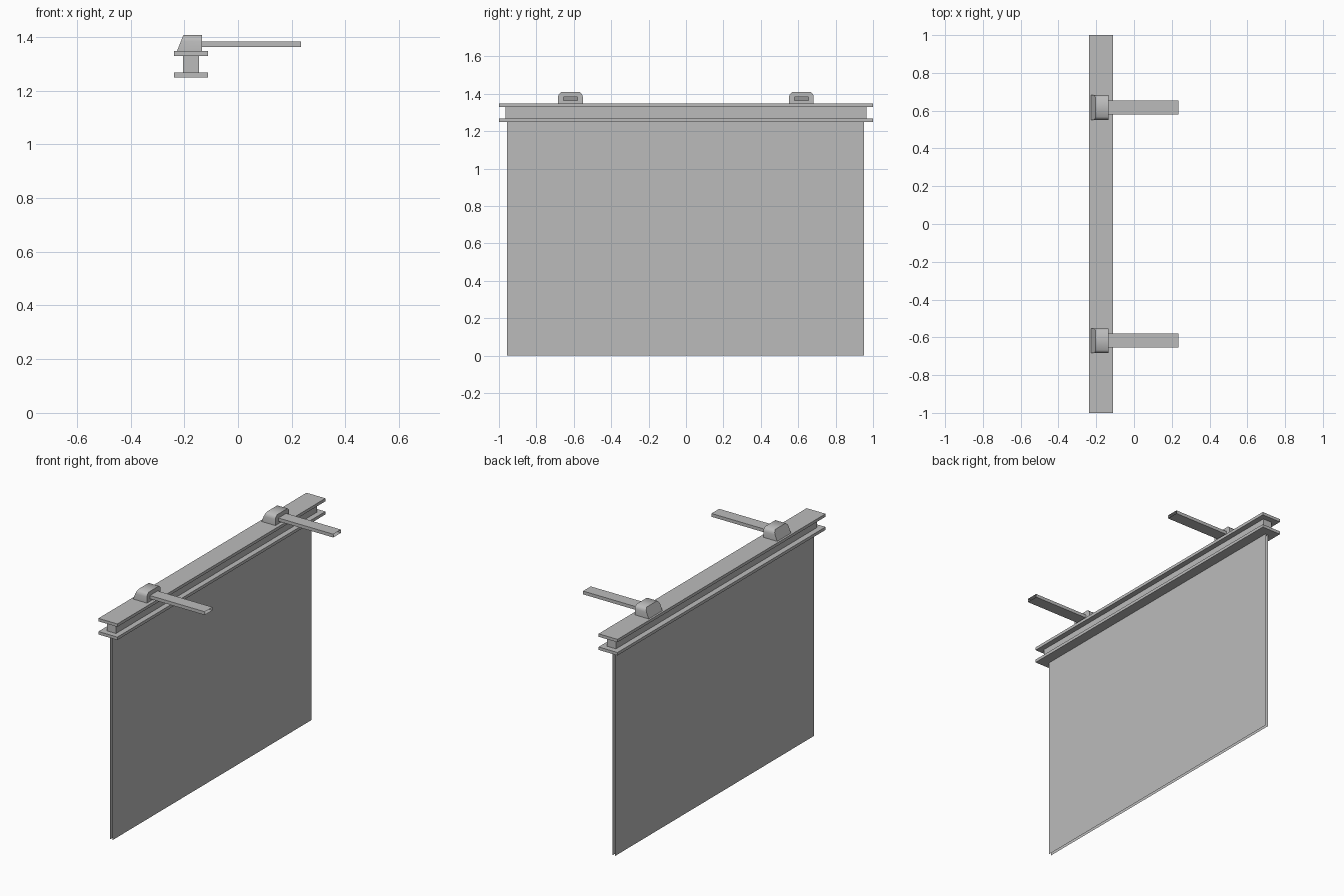
import bpy, bmesh

if "Cube" in bpy.data.objects:
    bpy.data.objects.remove(bpy.data.objects["Cube"], do_unlink=True)

grey = bpy.data.materials.new("plain_grey")
grey.use_nodes = True
grey.diffuse_color = (0.5, 0.5, 0.5, 1)
grey.node_tree.nodes["Principled BSDF"].inputs["Base Color"].default_value = grey.diffuse_color


def finish(name, bm):
    mesh = bpy.data.meshes.new(name)
    bm.to_mesh(mesh)
    bm.free()
    mesh.materials.append(grey)
    obj = bpy.data.objects.new(name, mesh)
    bpy.context.collection.objects.link(obj)
    return obj


def box(name, x, y, z, open_axes=()):
    """Box from (min, max) ranges; faces across the open axes are left out."""
    bm = bmesh.new()
    bmesh.ops.create_cube(bm, size=1)
    for v in bm.verts:
        v.co = [r[0] if c < 0 else r[1] for c, r in zip(v.co, (x, y, z))]
    bm.normal_update()
    ends = [f for f in bm.faces if any(abs(f.normal[a]) > 0.9 for a in open_axes)]
    bmesh.ops.delete(bm, geom=ends, context="FACES")
    return finish(name, bm)


ARM_Z = (1.363, 1.383)
ARM_HALF = 0.037
FRONT_X = -0.134


def bracket_head(name, yc):
    """Rounded cap with a sloping back and an opening where the arm enters."""
    base, top = 1.348, 1.408
    half = [(0.066, base), (0.066, 1.384), (0.062, 1.397), (0.05, top)]
    outline = half + [(-y, z) for y, z in reversed(half)]
    bm = bmesh.new()
    front = [bm.verts.new((FRONT_X, yc + y, z)) for y, z in outline]
    back = [bm.verts.new((-0.227 + 0.4 * (z - base), yc + y, z)) for y, z in outline]
    n = len(outline)
    for i in range(n):
        j = (i + 1) % n
        bm.faces.new((front[i], front[j], back[j], back[i]))
    bm.faces.new(back)
    # Front frame around the arm opening
    hole = [bm.verts.new((FRONT_X, yc + s * ARM_HALF, z))
            for s, z in ((1, ARM_Z[0]), (1, ARM_Z[1]), (-1, ARM_Z[1]), (-1, ARM_Z[0]))]
    bm.faces.new((front[0], front[1], front[2], front[3], hole[1], hole[0]))
    bm.faces.new((front[3], front[4], hole[2], hole[1]))
    bm.faces.new((front[4], front[5], front[6], front[7], hole[3], hole[2]))
    bm.faces.new((front[7], front[0], hole[0], hole[3]))
    bmesh.ops.recalc_face_normals(bm, faces=bm.faces)
    obj = finish(name, bm)
    bpy.ops.object.select_all(action="DESELECT")
    obj.select_set(True)
    bpy.context.view_layer.objects.active = obj
    bpy.ops.object.shade_smooth_by_angle(angle=0.8)


# Beam: two flanges and a web
box("lower_flange", (-0.239, -0.112), (-1, 1), (1.25, 1.268))
box("upper_flange", (-0.239, -0.112), (-1, 1), (1.33, 1.348))
box("beam_web", (-0.205, -0.145), (-0.966, 0.966), (1.268, 1.33))

# Hanging sheet: two skins with open edges
box("hanging_panel", (-0.191, -0.174), (-0.956, 0.953), (0, 1.25), open_axes=(1, 2))

# Brackets with hollow arms
for side, yc in (("front", -0.618), ("back", 0.617)):
    bracket_head(side + "_bracket_head", yc)
    box(side + "_arm", (FRONT_X, 0.235), (yc - ARM_HALF, yc + ARM_HALF), ARM_Z, open_axes=(0,))
